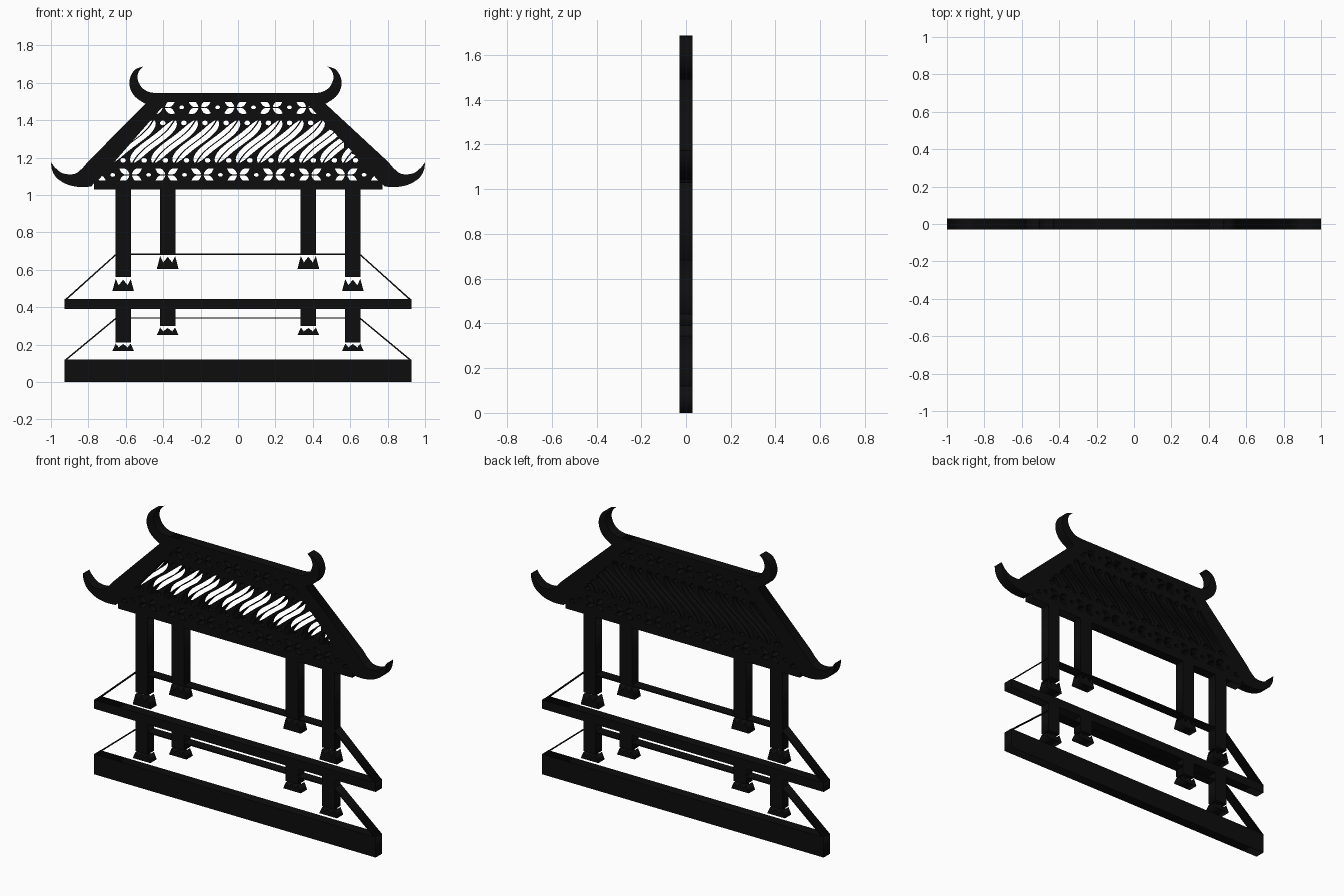
import bpy, math

if "Cube" in bpy.data.objects:
    bpy.data.objects.remove(bpy.data.objects["Cube"])

T = 0.03  # half thickness of the whole cut-out
mat = bpy.data.materials.new("black")
mat.diffuse_color = (0.004, 0.004, 0.004, 1)
mat.use_nodes = True
mat.node_tree.nodes["Principled BSDF"].inputs["Base Color"].default_value = mat.diffuse_color


def plate(name, loops):
    """Flat plate in the XZ plane; first loop is the outline, the rest are holes."""
    cu = bpy.data.curves.new(name, 'CURVE')
    cu.dimensions = '2D'
    cu.fill_mode = 'BOTH'
    cu.extrude = T
    for pts in loops:
        s = cu.splines.new('POLY')
        s.points.add(len(pts) - 1)
        for p, (x, z) in zip(s.points, pts):
            p.co = (x, z, 0, 1)
        s.use_cyclic_u = True
    ob = bpy.data.objects.new(name, cu)
    bpy.context.collection.objects.link(ob)
    ob.rotation_euler.x = math.pi / 2
    bpy.ops.object.select_all(action='DESELECT')
    ob.select_set(True)
    bpy.context.view_layer.objects.active = ob
    bpy.ops.object.convert(target='MESH')
    ob = bpy.context.object
    ob.data.materials.clear()
    ob.data.materials.append(mat)
    return ob


def rect(name, x0, x1, z0, z1):
    return plate(name, [[(x0, z0), (x1, z0), (x1, z1), (x0, z1)]])


def smooth(pts, n=6):
    """Catmull-Rom through the points."""
    q = [pts[0]] + pts + [pts[-1]]
    out = []
    for a, b, c, d in zip(q, q[1:], q[2:], q[3:]):
        for k in range(n):
            t = k / n
            out.append(tuple(0.5 * (2 * b[i] + (c[i] - a[i]) * t
                       + (2 * a[i] - 5 * b[i] + 4 * c[i] - d[i]) * t * t
                       + (3 * b[i] - a[i] - 3 * c[i] + d[i]) * t ** 3) for i in (0, 1)))
    return out + [pts[-1]]


# Floors and thin perspective outlines
rect("base_floor", -0.927, 0.927, 0, 0.12)
rect("upper_floor", -0.927, 0.927, 0.39, 0.443)
for nm, z0, z1 in (("lower", 0.118, 0.342), ("upper", 0.44, 0.683)):
    w = 0.007
    plate(nm + "_floor_outline", [
        [(-0.927, z0), (-0.652, z1 + w / 2), (0.652, z1 + w / 2), (0.927, z0),
         (0.915, z0), (0.649, z1 - w / 2), (-0.649, z1 - w / 2), (-0.915, z0)]])

# Pillars with toothed flared feet
for side, s in (("left", -1), ("right", 1)):
    for nm, xc, levels in (
            ("front", 0.614, ((1.04, 0.562, 0.485), (0.40, 0.212, 0.165))),
            ("back", 0.376, ((1.04, 0.685, 0.605), (0.40, 0.298, 0.25)))):
        c = s * xc
        for lv, (zt, zb, zf) in zip(("upper", "lower"), levels):
            rect(f"{side}_{nm}_{lv}_pillar", c - 0.041, c + 0.041, zb, zt)
            h = zb - zf
            prof = [(-0.058, 0), (-0.04, 0.85), (-0.024, 0.42), (0, 0.8),
                    (0.024, 0.42), (0.04, 0.85), (0.058, 0)]
            plate(f"{side}_{nm}_{lv}_foot", [[(c + x, zf + h * k) for x, k in prof]])

# Ridge and eave
rect("ridge", -0.45, 0.43, 1.498, 1.545)
rect("eave", -0.77, 0.773, 1.028, 1.07)

# Sloping hip beams ending in curled horns
outer_top = smooth([(-0.505, 1.687), (-0.55, 1.67), (-0.577, 1.625),
                    (-0.578, 1.575), (-0.55, 1.525), (-0.495, 1.487)])
low_in = smooth([(-0.805, 1.175), (-0.835, 1.14), (-0.875, 1.112),
                 (-0.935, 1.115), (-0.975, 1.143), (-1.0, 1.175)])
low_out = smooth([(-1.0, 1.175), (-0.993, 1.13), (-0.965, 1.087),
                  (-0.91, 1.055), (-0.845, 1.042), (-0.785, 1.045)])[1:]
inner_top = smooth([(-0.43, 1.545), (-0.475, 1.55), (-0.515, 1.575),
                    (-0.537, 1.62), (-0.53, 1.66), (-0.505, 1.687)])[:-1]
hip = outer_top + low_in + low_out + [(-0.385, 1.5)] + inner_top
plate("left_hip_beam", [hip])
plate("right_hip_beam", [[(-x - 0.027 * min(1, max(0, (z - 1.18) / 0.3)), z) for x, z in hip]])

# Pierced roof panel
Z0, Z1 = 1.076, 1.498


def half_width(z):
    return 0.40 + (1.5 - z) * 0.877


def clip(poly):
    """Trim a hole to the trapezoid inside the roof frame."""
    tests = [lambda p: p[1] - Z0, lambda p: Z1 - p[1],
             lambda p: half_width(p[1]) - 0.022 - p[0],
             lambda p: half_width(p[1]) - 0.022 + p[0]]
    for f in tests:
        out = []
        for a, b in zip(poly, poly[1:] + poly[:1]):
            fa, fb = f(a), f(b)
            if fa > 0:
                out.append(a)
            if fa * fb < 0:
                t = fa / (fa - fb)
                out.append((a[0] + (b[0] - a[0]) * t, a[1] + (b[1] - a[1]) * t))
        poly = out
    return poly


def oval(x, z, rx, rz, n=12):
    return [(x + rx * math.cos(2 * math.pi * k / n), z + rz * math.sin(2 * math.pi * k / n))
            for k in range(n)]


def petal(x, z, sx, sz, n=8):
    a, b, w = (0.006, 0.004), (0.06, 0.033), 0.015
    dx, dz = b[0] - a[0], b[1] - a[1]
    L = math.hypot(dx, dz)
    pts = []
    for k in range(2 * n):
        t = k / n if k <= n else 2 - k / n
        o = w * math.sin(math.pi * t) * (1 if k <= n else -1)
        pts.append((x + sx * (a[0] + dx * t - o * dz / L), z + sz * (a[1] + dz * t + o * dx / L)))
    return pts


holes = []
# Flower rows
for z in (1.468, 1.107):
    for i in range(-4, 5):
        x = 0.192 * i + (-0.013 if z > 1.3 else 0.002)
        holes += [petal(x, z, sx, sz) for sx in (-1, 1) for sz in (-1, 1)]
        holes.append(oval(x + 0.096, z, 0.013, 0.01))
# Slanted S-blades, each split by a thin rib, with dots at the ends
ts = [-0.97 + 1.94 * k / 14 for k in range(15)]
for i in range(-7, 8):
    xi = 0.113 * i
    for s in (-1, 1):
        rib, edge = [], []
        for t in ts:
            c = xi + 0.112 * t + 0.014 * math.sin(math.pi * t)
            z = 1.285 + 0.115 * t
            rib.append((c + s * 0.004, z))
            edge.append((c + s * 0.046 * math.sqrt(1 - t * t), z))
        holes.append(clip(rib + edge[::-1]))
        holes.append(oval(xi + s * (0.106 + 0.0565), 1.285 + s * 0.1, 0.015, 0.013))


def area(p):
    return abs(sum(a[0] * b[1] - b[0] * a[1] for a, b in zip(p, p[1:] + p[:1]))) / 2


holes = [h for h in map(clip, holes) if len(h) > 2 and area(h) > 1e-4]
frame = [(-half_width(1.06), 1.06), (half_width(1.06), 1.06),
         (half_width(1.51), 1.51), (-half_width(1.51), 1.51)]
plate("pierced_roof_panel", [frame] + holes)
